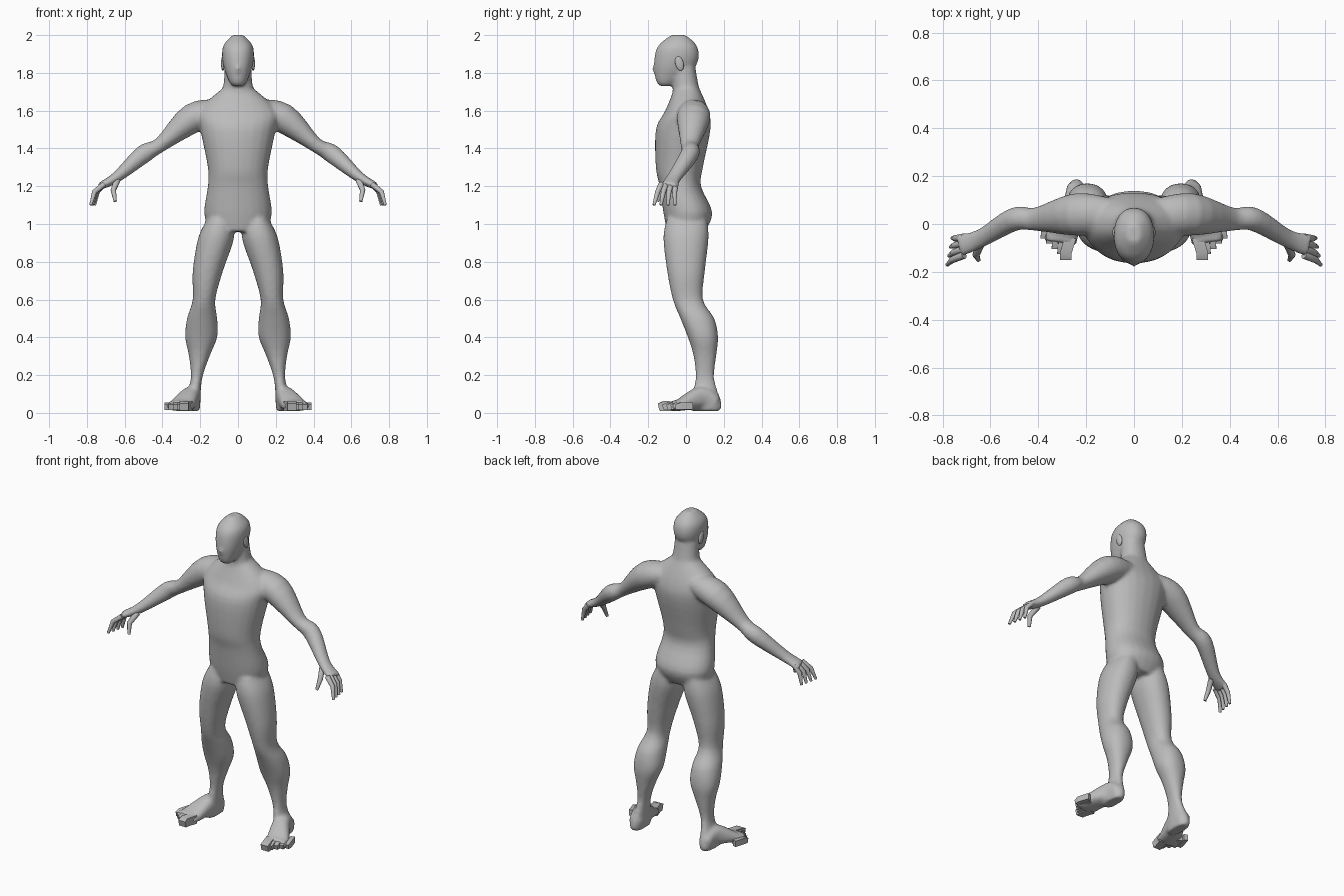
import bpy, bmesh, math
from mathutils import Vector, Matrix

cube = bpy.data.objects.get("Cube")
if cube:
    bpy.data.objects.remove(cube)

# Single clay grey colour
grey = (.5, .5, .5, 1)
clay = bpy.data.materials.new("clay grey")
clay.use_nodes = True
clay.diffuse_color = grey
shader = clay.node_tree.nodes["Principled BSDF"]
shader.inputs["Base Color"].default_value = grey


def spline(rows, steps=4):
    """Fill in rows along a smooth curve through the given ones."""
    keys = [Vector(row) for row in rows]
    last = len(keys) - 1
    filled = []
    for i in range(last):
        before, start = keys[max(i - 1, 0)], keys[i]
        end, after = keys[i + 1], keys[min(i + 2, last)]
        leave, arrive = (end - before) / 2, (after - start) / 2
        for step in range(steps):
            t = step / steps
            ease = t * t * (3 - 2 * t)
            filled.append(start.lerp(end, ease) + leave * (t * (1 - t) ** 2)
                          - arrive * (t * t * (1 - t)))
    return filled + [keys[last]]


def oval(centre, u, v, count, power):
    """Rounded ring spanned by half axes u and v; a low power is boxier."""
    points = []
    for i in range(count):
        angle = math.tau * (i + .5) / count
        c, s = math.cos(angle), math.sin(angle)
        points.append(centre + u * math.copysign(abs(c) ** power, c)
                      + v * math.copysign(abs(s) ** power, s))
    return points


def skin(bm, rings):
    """Bridge rings of points into a closed tube."""
    loops = [[bm.verts.new(point) for point in ring] for ring in rings]
    for low, high in zip(loops, loops[1:]):
        for i in range(len(low)):
            bm.faces.new((low[i - 1], low[i], high[i], high[i - 1]))
    bm.faces.new(loops[0])
    bm.faces.new(loops[-1])


def column(bm, rows, side=1):
    """Level sections: height, inner x, outer x, front y, back y."""
    rings = []
    for z, inner, outer, front, back in spline(rows):
        centre = Vector((side * (inner + outer) / 2, (front + back) / 2, z))
        u = Vector(((outer - inner) / 2, 0, 0))
        v = Vector((0, (back - front) / 2, 0))
        rings.append(oval(centre, u, v, count=24, power=.92))
    skin(bm, rings)


def trunk(bm, rows):
    """Centred sections: height, half width, front y, back y."""
    column(bm, [(z, -half, half, front, back) for z, half, front, back in rows])


def limb(bm, rows, across, side, count=16, power=1):
    """Sections square to a path: x, y, z, half width, half thickness."""
    points = [Vector((side * x, y, z)) for x, y, z, wide, thick in rows]
    rings = []
    for i, (point, row) in enumerate(zip(points, rows)):
        ahead = points[min(i + 1, len(points) - 1)]
        along = (ahead - points[max(i - 1, 0)]).normalized()
        u = (across - along * across.dot(along)).normalized()
        rings.append(oval(point, u * row[3], along.cross(u) * row[4], count, power))
    skin(bm, rings)


def ball(bm, centre, radii, tilt=0):
    place = (Matrix.Translation(centre) @ Matrix.Rotation(tilt, 4, 'X')
             @ Matrix.Diagonal((*radii, 1)))
    bmesh.ops.create_uvsphere(bm, u_segments=16, v_segments=10, radius=1, matrix=place)


def finish(bm, name, sharp=60):
    bmesh.ops.recalc_face_normals(bm, faces=bm.faces)
    mesh = bpy.data.meshes.new(name)
    bm.to_mesh(mesh)
    bm.free()
    mesh.materials.append(clay)
    part = bpy.data.objects.new(name, mesh)
    bpy.context.collection.objects.link(part)
    bpy.ops.object.select_all(action='DESELECT')
    part.select_set(True)
    bpy.context.view_layer.objects.active = part
    bpy.ops.object.shade_smooth_by_angle(angle=math.radians(sharp))
    return part


sideways, forward = Vector((1, 0, 0)), Vector((0, 1, 0))

torso = [(.96, .15, -.1, .1), (1.06, .18, -.12, .14), (1.2, .16, -.14, .08),
         (1.3, .16, -.16, .09), (1.5, .2, -.16, .13), (1.6, .21, -.11, .12),
         (1.72, .08, -.06, .07)]
neck = [(1.64, .11, -.08, .1), (1.72, .08, -.07, .07), (1.83, .07, -.07, .05)]
head = [(1.73, .03, -.14, -.08), (1.76, .05, -.16, -.03), (1.85, .08, -.17, .06),
        (1.94, .08, -.15, .06), (2, .03, -.08, 0)]
leg = [(1.03, .04, .16, -.1, .11), (.93, .02, .21, -.12, .12), (.75, .08, .24, -.1, .1),
       (.6, .12, .24, -.07, .09), (.5, .11, .27, -.03, .15), (.4, .11, .28, .01, .17),
       (.3, .15, .26, .04, .16), (.18, .19, .25, .05, .15), (.05, .2, .28, .02, .19),
       (.01, .2, .28, .03, .18)]
arm = [(.1, .04, 1.6, .07, .06), (.24, .04, 1.56, .09, .08), (.41, .02, 1.42, .05, .04),
       (.5, .02, 1.37, .05, .05), (.64, -.06, 1.25, .04, .03), (.73, -.09, 1.2, .05, .02)]
foot = [(.24, .16, .05, .04, .04), (.25, .08, .08, .05, .06), (.3, -.04, .04, .07, .03),
        (.31, -.08, .04, .07, .03)]

# Body: overlapping torso, neck, head and limbs fused into one skin
bm = bmesh.new()
for rows in (torso, neck, head):
    trunk(bm, rows)
ball(bm, centre=(0, -.16, 1.82), radii=(.015, .02, .025))
for side in (1, -1):
    column(bm, leg, side)
    limb(bm, spline(arm), forward, side)
    limb(bm, spline(foot), sideways, side, power=.8)
body = finish(bm, "body")
fuse = body.modifiers.new("fuse", 'REMESH')
fuse.mode = 'VOXEL'
fuse.voxel_size = .01
fuse.use_smooth_shade = True
soften = body.modifiers.new("soften", 'SMOOTH')
soften.iterations = 8


def digit(name, path, radii, side):
    """Jointed finger that thins towards its tip."""
    bm = bmesh.new()
    rows = [(*point, radius, radius) for point, radius in zip(path, radii)]
    limb(bm, rows, forward, side, count=8)
    finish(bm, name)


for side, label in ((1, "left"), (-1, "right")):
    # Four fingers fan out from the knuckles and curl down
    for i, name in enumerate(("index", "middle", "ring", "little")):
        path = [(.71, -.13 + .025 * i, 1.21), (.76 - .005 * i, -.15 + .03 * i, 1.17),
                (.78 - .007 * i, -.17 + .037 * i, 1.1)]
        digit(f"{label}_{name}_finger", path, (.016, .014, .008), side)
    thumb = [(.64, -.08, 1.23), (.66, -.13, 1.18), (.65, -.15, 1.12)]
    digit(f"{label}_thumb", thumb, (.018, .015, .009), side)

    # Toes: square blocks stepping back from the big toe
    for i in range(5):
        wide, thick = (.034, .036) if i == 0 else (.018, .026)
        x, tip = .285 + .023 * i, -.145 + .022 * i
        rows = [(x - .02, tip + .09, .036, wide, thick), (x, tip + .025, .036, wide, thick),
                (x, tip, .03, wide, thick * .75)]
        bm = bmesh.new()
        limb(bm, rows, sideways, side, count=4)
        finish(bm, f"{label}_toe_{i + 1}", sharp=30)

    # Ear
    bm = bmesh.new()
    ball(bm, (side * .08, -.035, 1.85), (.01, .022, .04), tilt=.25)
    finish(bm, f"{label}_ear")
